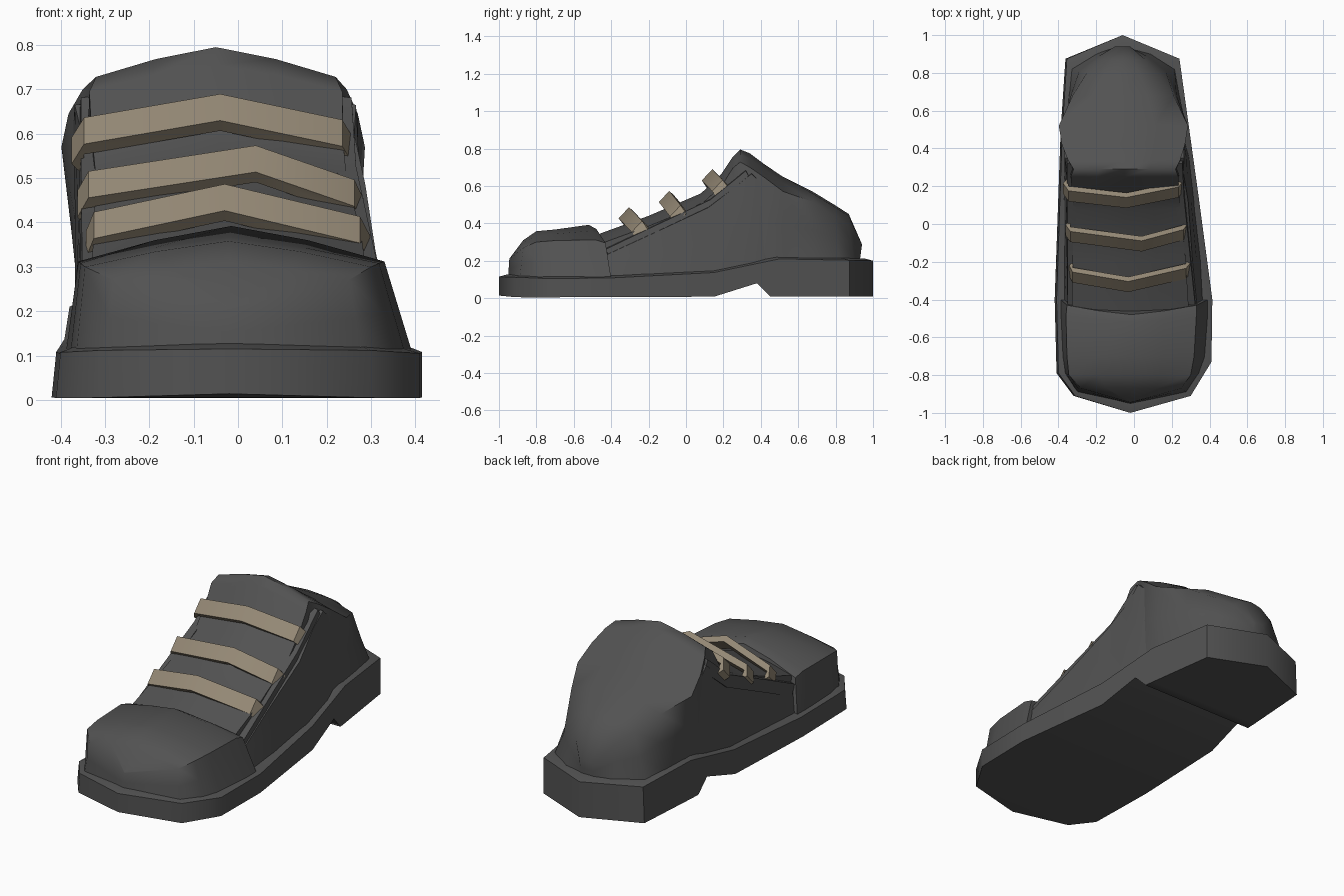
import bpy, bmesh, math
from mathutils import Vector


def material(name, color):
    m = bpy.data.materials.new(name)
    m.diffuse_color = (*color, 1)
    return m


GREY = material("dark grey leather", (0.085, 0.085, 0.085))
TAN = material("tan strap", (0.30, 0.25, 0.18))


def loft(name, sections, mat, angle=30):
    """Skin matching cross-sections, then cap both ends."""
    bm = bmesh.new()
    rings = [[bm.verts.new(p) for p in s] for s in sections]
    n = len(rings[0])
    for a, b in zip(rings, rings[1:]):
        for i in range(n):
            j = (i + 1) % n
            bm.faces.new((a[i], a[j], b[j], b[i]))
    bm.faces.new(rings[0])
    bm.faces.new(rings[-1])
    bmesh.ops.remove_doubles(bm, verts=bm.verts[:], dist=0.0005)
    bmesh.ops.recalc_face_normals(bm, faces=bm.faces[:])
    me = bpy.data.meshes.new(name)
    bm.to_mesh(me)
    bm.free()
    me.materials.append(mat)
    ob = bpy.data.objects.new(name, me)
    bpy.context.collection.objects.link(ob)
    bpy.ops.object.select_all(action='DESELECT')
    ob.select_set(True)
    bpy.context.view_layer.objects.active = ob
    bpy.ops.object.shade_smooth_by_angle(angle=math.radians(angle))
    return ob


def lerp(table, y):
    for (a, u), (b, v) in zip(table, table[1:]):
        if y <= b:
            return u + (v - u) * max(0, (y - a) / (b - a))
    return table[-1][1]


# Sole: outline and height profiles along the length
LEFT = [(-1, -.02), (-.91, -.32), (-.79, -.41), (-.4, -.42), (.87, -.375), (1, -.06)]
RIGHT = [(-1, -.02), (-.91, .3), (-.73, .41), (-.38, .415), (.88, .24), (1, -.06)]
TOP = [(-1, .115), (-.73, .105), (-.4, .108), (.15, .137), (.5, .21), (1, .2)]
BOTTOM = [(-1, .014), (-.9, .004), (.15, .008), (.38, .08), (.45, .008), (1, .008)]
sole = []
for y in (-1, -.91, -.79, -.73, -.4, .15, .38, .45, .5, .875, 1):
    l, r, t, b = (lerp(k, y) for k in (LEFT, RIGHT, TOP, BOTTOM))
    c, yi = (l + r) / 2, y * .955
    li, ri = c + (l - c) * .9, c + (r - c) * .9
    lt = c + (l - c) * .975
    sole.append([(l, y, b), (lt, y, t), (li, yi, t + .012),
                 (ri, yi, t + .012), (r, y, t), (r, y, b)])
loft("sole", sole, GREY, angle=50)


def section(yb, yt, l, r, zb, sl, sr, zs, zt, belly=.5, bow=0, g=.6):
    """Arched section: base, side, shoulder, crown, then the other side."""
    c = (sl + sr) / 2

    def at(x0, x1, f):
        return (x0 + (x1 - x0) * f, yb + (yt - yb) * f, zb + (zs - zb) * f)
    ml, mr = at(l, sl, belly), at(r, sr, belly)
    crown = [(c + (sl - c) * f, yt - bow * k, zs + (zt - zs) * k)
             for f, k in ((.5, g), (0, 1), (-.5, g))]
    return [(l, yb, zb), ml, (sl, yt, zs), *crown, (sr, yt, zs), mr, (r, yb, zb)]


# Side walls: from the toe cap back to the collar
walls = [section(*s) for s in (
    (-.45, -.45, -.37, .37, .10, -.345, .335, .22, .27),
    (-.20, -.20, -.37, .355, .115, -.345, .31, .335, .36),
    (.12, .12, -.37, .318, .13, -.345, .287, .485, .51),
    (.25, .27, -.368, .303, .155, -.352, .262, .60, .63),
    (.35, .35, -.366, .292, .175, -.368, .266, .665, .69),
    (.46, .42, -.352, .262, .20, -.372, .262, .60, .61))]
loft("side_walls", walls, GREY, angle=42)

# Tongue, collar, ankle and heel as one soft shell
shell = [section(*s) for s in (
    (-.46, -.46, -.33, .29, .12, -.33, .29, .29, .345),
    (-.20, -.20, -.325, .275, .20, -.325, .275, .385, .44),
    (.10, .08, -.32, .245, .35, -.32, .245, .50, .56),
    (.22, .19, -.33, .235, .45, -.33, .235, .60, .665),
    (.30, .25, -.345, .245, .40, -.335, .235, .695, .755),
    (.33, .29, -.355, .258, .19, -.32, .22, .728, .795),
    (.37, .34, -.355, .275, .19, -.35, .245, .70, .775),
    (.42, .42, -.355, .27, .19, -.382, .27, .645, .715),
    (.52, .52, -.355, .265, .21, -.398, .286, .57, .648))]
shell += [section(*s, .5, 0, .8) for s in (
    (.68, .68, -.345, .24, .21, -.325, .21, .515, .568),
    (.82, .80, -.33, .215, .21, -.25, .12, .44, .495),
    (.90, .87, -.20, .09, .205, -.185, .06, .39, .45),
    (.93, .94, -.10, -.02, .205, -.10, -.02, .28, .29))]
loft("tongue_and_ankle", shell, GREY, angle=60)

# Side trims: narrow raised bands along the lacing edge
for name, s, x0, x1 in (("left_trim", -1, -.345, -.348), ("right_trim", 1, .318, .25)):
    rows = ((-.43, x0, .235), (-.2, x0 + (x1 - x0) * .35, .345),
            (.13, x0 + (x1 - x0) * .85, .50), (.32, x1, .655))
    loft(name, [[(x - .04 * s, y, z + .032), (x + .006 * s, y, z + .026),
                 (x + .010 * s, y + .03, z - .03),
                 (x - .04 * s, y + .03, z - .03)] for y, x, z in rows], GREY)

# Toe cap: its rear edge bows forward at the crown
cap = [section(*s) for s in (
    (-.952, -.945, -.02, -.02, .10, -.02, -.02, .205, .21),
    (-.89, -.87, -.30, .28, .10, -.28, .25, .27, .31),
    (-.79, -.80, -.365, .345, .10, -.345, .30, .30, .358),
    (-.70, -.70, -.378, .378, .10, -.355, .318, .308, .367),
    (-.47, -.485, -.388, .393, .105, -.36, .33, .312, .392, .5, .035),
    (-.40, -.43, -.388, .393, .105, -.355, .33, .295, .37, .5, .05))]
loft("toe_cap", cap, GREY, angle=45)

# Straps: bent bands across the tongue
U, N = Vector((0, .68, .73)) * .041, Vector((0, -.73, .68)) * .017
STRAPS = {
    "lower_strap": ((-.343, -.235, .338), (-.325, -.27, .382), (-.03, -.32, .445),
                    (.275, -.25, .372), (.298, -.222, .328)),
    "middle_strap": ((-.362, -.02, .43), (-.337, -.055, .474), (.04, -.105, .532),
                     (.262, -.045, .455), (.283, -.015, .412)),
    "upper_strap": ((-.375, .20, .55), (-.347, .16, .595), (-.04, .125, .648),
                    (.235, .18, .59), (.262, .215, .545))}
for name, path in STRAPS.items():
    rings = []
    for i, p in enumerate(path):
        p = Vector(p)
        inset = Vector((.025 if i == 0 else -.025 if i == 4 else 0, 0, 0))
        rings.append([p + U + N, p - U + N, p - U - N + inset, p + U - N + inset])
    loft(name, rings, TAN, angle=40)
